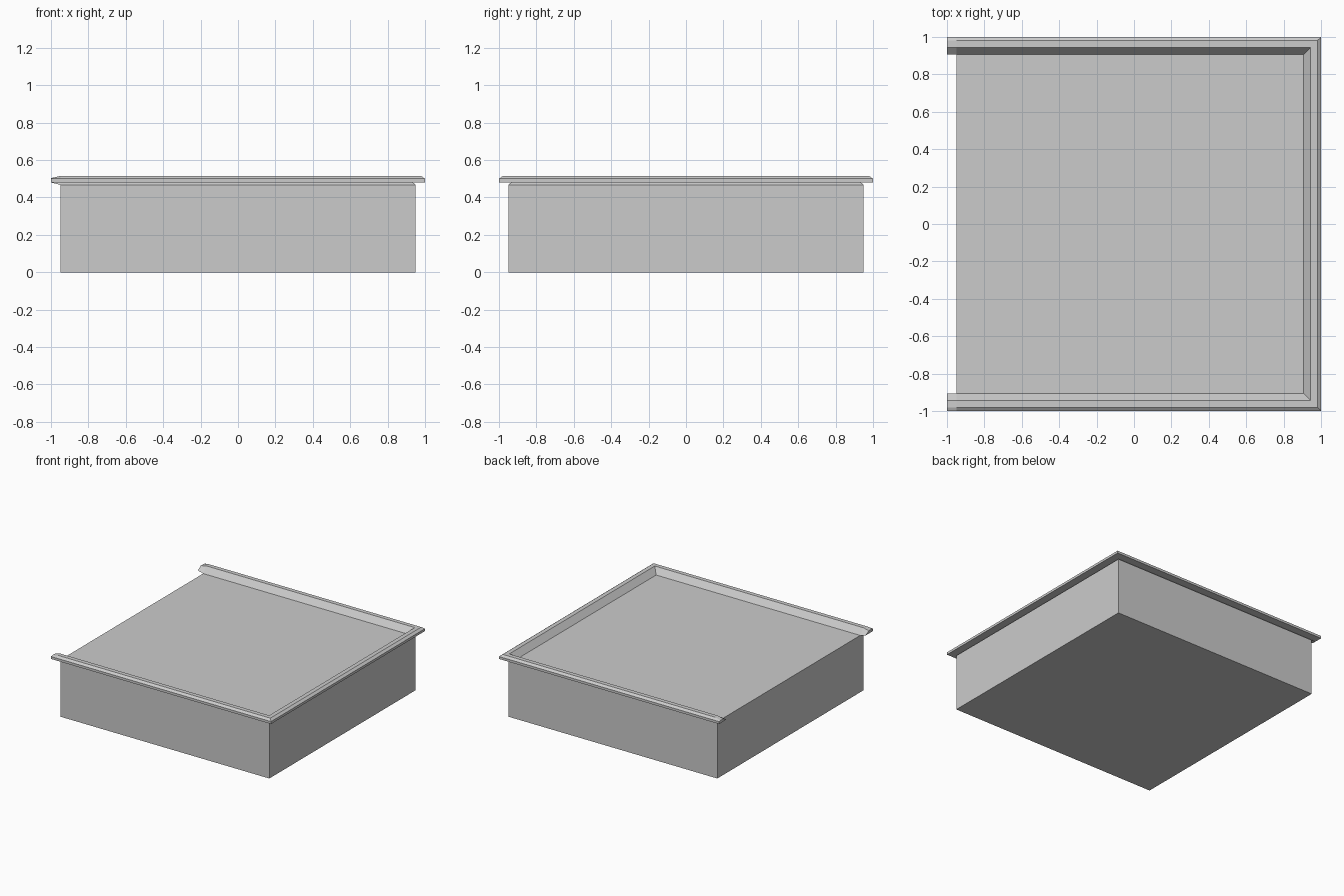
import bpy, bmesh

if "Cube" in bpy.data.objects:
    bpy.data.objects.remove(bpy.data.objects["Cube"])

FLOOR = 0.467

# Solid base block
bpy.ops.mesh.primitive_cube_add(size=1, location=(0, 0, FLOOR / 2))
base = bpy.context.object
base.name = "base_block"
base.scale = (1.9, 1.9, FLOOR)
bpy.ops.object.transform_apply(location=True, scale=True)

# Rim cross-section: (distance from centre, height)
profile = [(0.95, FLOOR), (0.935, 0.48), (1.0, 0.48), (1.0, 0.50),
           (0.98, 0.515), (0.945, 0.515), (0.905, FLOOR)]
# Lowered section at the overhanging open ends
tip = [(0.93, 0.48), (0.935, 0.48), (1.0, 0.48), (1.0, 0.50),
       (0.98, 0.503), (0.945, 0.503), (0.905, 0.48)]


def straight(section, x, side):
    return [(x, side * d, z) for d, z in section]


def corner(side):
    return [(d, side * d, z) for d, z in profile]


# Rim swept round three sides, open on the left
stations = [straight(tip, -1, -1), straight(profile, -0.95, -1), corner(-1),
            corner(1), straight(profile, -0.95, 1), straight(tip, -1, 1)]
bm = bmesh.new()
rings = [[bm.verts.new(p) for p in s] for s in stations]
n = len(profile)
for a, b in zip(rings, rings[1:]):
    for i in range(n):
        j = (i + 1) % n
        bm.faces.new((a[i], a[j], b[j], b[i]))
# End caps
bm.faces.new(rings[0][1:])
bm.faces.new((rings[0][0], rings[0][1], rings[0][6]))
bm.faces.new(rings[-1][1:])
bm.faces.new((rings[-1][0], rings[-1][1], rings[-1][6]))
bmesh.ops.recalc_face_normals(bm, faces=bm.faces)
mesh = bpy.data.meshes.new("raised_rim")
bm.to_mesh(mesh)
bm.free()
rim = bpy.data.objects.new("raised_rim", mesh)
bpy.context.collection.objects.link(rim)
